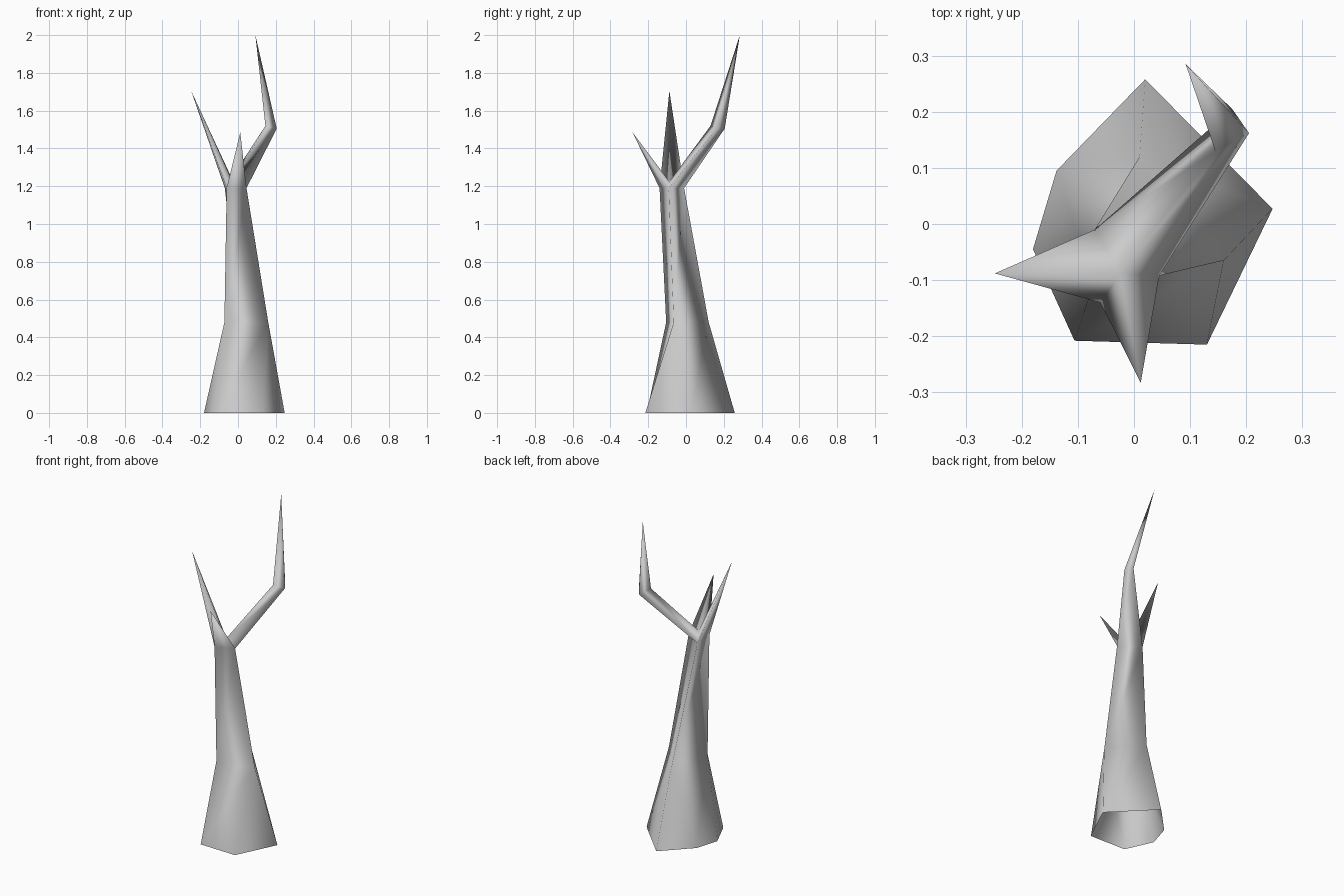
import bpy
import bmesh

cube = bpy.data.objects.get("Cube")
if cube:
    bpy.data.objects.remove(cube, do_unlink=True)

# One plain grey bark colour
bark = bpy.data.materials.new("grey_bark")
bark.use_nodes = True
GREY = (0.6, 0.6, 0.6, 1)
bark.diffuse_color = GREY
bark.node_tree.nodes["Principled BSDF"].inputs["Base Color"].default_value = GREY

bm = bmesh.new()


def ring(points, z):
    """Add a level ring of vertices."""
    return [bm.verts.new((x, y, z)) for x, y in points]


def loft(lower, upper):
    """Join two rings of equal size with quads."""
    n = len(lower)
    for i in range(n):
        j = (i + 1) % n
        bm.faces.new((lower[i], lower[j], upper[j], upper[i]))


def spike(base, tip):
    """Close a ring to a sharp point."""
    point = bm.verts.new(tip)
    for i in range(len(base)):
        bm.faces.new((base[i], base[(i + 1) % len(base)], point))


# Trunk: six-sided open foot narrowing to a three-sided stem
foot = ring([(0.13, -0.215), (0.247, 0.027), (0.02, 0.258),
             (-0.138, 0.095), (-0.18, -0.045), (-0.106, -0.208)], 0)
waist = ring([(0.16, -0.065), (0.01, 0.12), (-0.072, -0.105)], 0.48)
crown = ring([(0.045, -0.092), (-0.07, -0.01), (-0.06, -0.14)], 1.19)
for i in range(3):
    j = (i + 1) % 3
    a, b, c = foot[2 * i], foot[2 * i + 1], foot[2 * j]
    bm.faces.new((a, b, waist[i]))
    bm.faces.new((b, c, waist[j], waist[i]))
loft(waist, crown)

# Three branches grow from the crown edges and share a fork point
fork = bm.verts.new((-0.025, -0.088, 1.225))
long_root, side_root, front_root = [
    (crown[i], crown[(i + 1) % 3], fork) for i in range(3)]

# Long bent branch
knee = [bm.verts.new(p) for p in
        [(0.205, 0.162, 1.505), (0.175, 0.205, 1.505), (0.145, 0.13, 1.52)]]
loft(long_root, knee)
spike(knee, (0.092, 0.285, 2.0))

# Short straight branches
spike(side_root, (-0.248, -0.088, 1.705))
spike(front_root, (0.012, -0.283, 1.485))

for face in bm.faces:
    face.smooth = True

mesh = bpy.data.meshes.new("bare_tree")
bm.to_mesh(mesh)
bm.free()
mesh.materials.append(bark)
tree = bpy.data.objects.new("bare_tree", mesh)
bpy.context.collection.objects.link(tree)
